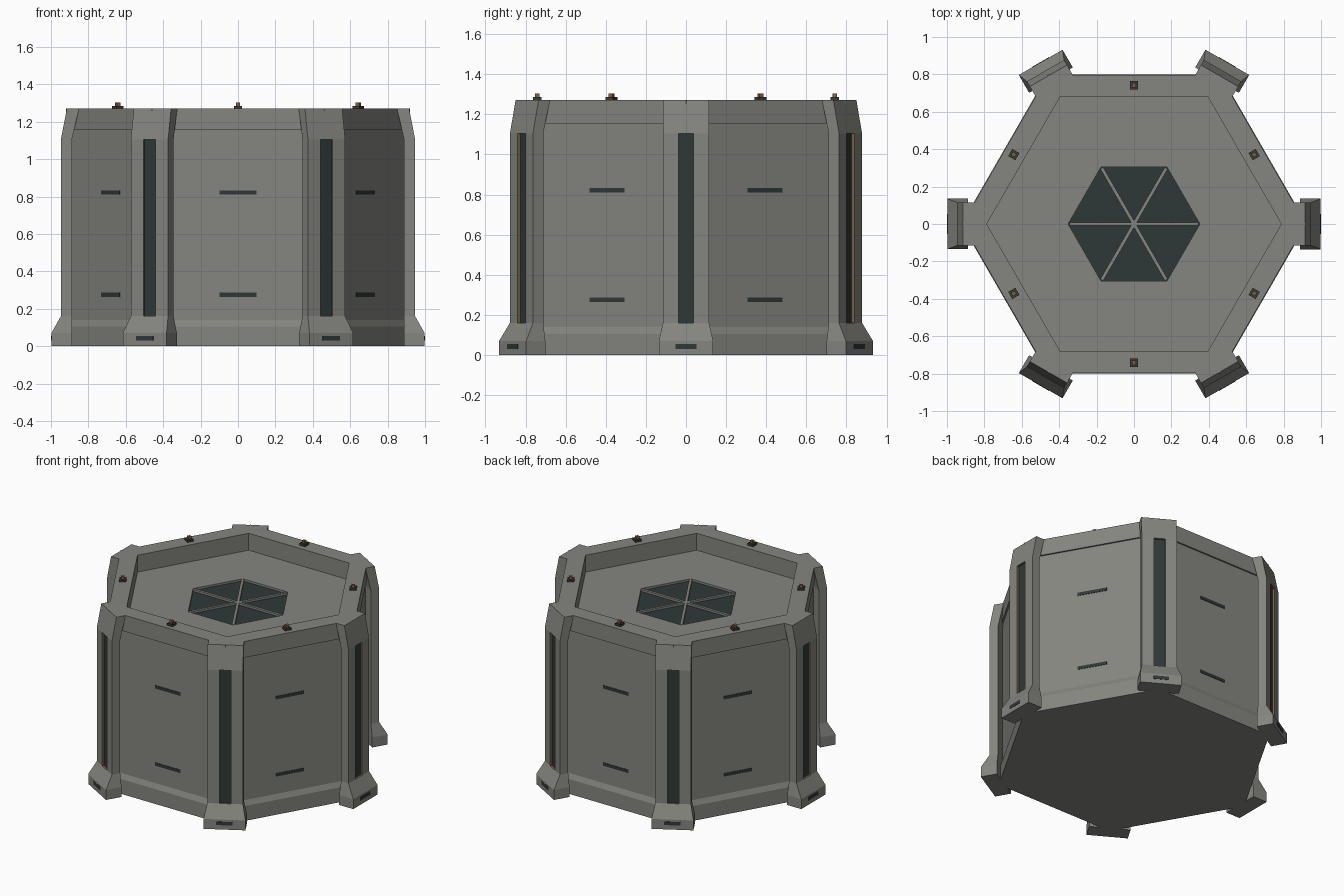
import bpy, bmesh, math
from mathutils import Matrix, Vector

if "Cube" in bpy.data.objects:
    bpy.data.objects.remove(bpy.data.objects["Cube"])


def material(name, rgb):
    m = bpy.data.materials.new(name)
    m.diffuse_color = (*rgb, 1)
    m.use_nodes = True
    m.node_tree.nodes["Principled BSDF"].inputs["Base Color"].default_value = m.diffuse_color
    return m


GREY = material("warm grey panel", (0.235, 0.235, 0.215))
GLASS = material("dark teal glass", (0.028, 0.040, 0.039))
TRIM = material("bronze trim", (0.20, 0.12, 0.06))
DARK = material("dark lamp metal", (0.045, 0.042, 0.033))


def finish(bm, name, mats, matrix=Matrix()):
    bmesh.ops.recalc_face_normals(bm, faces=bm.faces[:])
    mesh = bpy.data.meshes.new(name)
    bm.to_mesh(mesh)
    bm.free()
    for m in mats:
        mesh.materials.append(m)
    ob = bpy.data.objects.new(name, mesh)
    ob.matrix_world = matrix
    bpy.context.collection.objects.link(ob)
    return ob


def box(name, centre, size, mat, angle=0.0):
    bm = bmesh.new()
    bmesh.ops.create_cube(bm, size=1)
    bmesh.ops.scale(bm, vec=Vector(size), verts=bm.verts)
    bmesh.ops.translate(bm, vec=Vector(centre), verts=bm.verts)
    return finish(bm, name, [mat], Matrix.Rotation(angle, 4, 'Z'))


# Hexagonal body: profile of (apothem, z) swept around six corners
profile = [(0.8, 0), (0.8, 0.105), (0.785, 0.14), (0.785, 1.155), (0.796, 1.155),
           (0.796, 1.27), (0.682, 1.27), (0.682, 1.15), (0.305, 1.15), (0.305, 1.135)]
bm = bmesh.new()
rings = []
for a, z in profile:
    r = a / math.cos(math.pi / 6)
    rings.append([bm.verts.new((r * math.cos(k * math.pi / 3), r * math.sin(k * math.pi / 3), z))
                  for k in range(6)])
for lo, hi in zip(rings, rings[1:]):
    for k in range(6):
        n = (k + 1) % 6
        bm.faces.new((lo[k], lo[n], hi[n], hi[k]))
bm.faces.new(rings[0])
bm.faces.new(rings[-1]).material_index = 1  # skylight glass
finish(bm, "hexagonal_body", [GREY, GLASS])

# Skylight glazing bars
for k in range(3):
    box(f"skylight_bar_{k}", (0, 0, 1.142), (0.69, 0.018, 0.016), GREY, k * math.pi / 3)


def pillar(name, angle):
    # sections: z, inner radius, outer radius, half width
    sections = [(0, 0.888, 0.998, 0.135), (0.07, 0.888, 0.998, 0.135), (0.16, 0.888, 0.947, 0.115),
                (1.105, 0.888, 0.947, 0.115), (1.27, 0.85, 0.915, 0.115)]
    s = 0.038
    bm = bmesh.new()
    loops = [[bm.verts.new((r, t, z)) for r, t in
              ((ri, -w), (ro, -w), (ro, -s), (ro, s), (ro, w), (ri, w))]
             for z, ri, ro, w in sections]
    window = None
    for i, (lo, hi) in enumerate(zip(loops, loops[1:])):
        for k in range(6):
            n = (k + 1) % 6
            f = bm.faces.new((lo[k], lo[n], hi[n], hi[k]))
            if i == 2 and k == 2:
                window = f
    bm.faces.new(loops[0])
    bm.faces.new(loops[-1])
    # recessed window strip with bronze reveals
    pane = bmesh.ops.extrude_discrete_faces(bm, faces=[window])["faces"][0]
    bmesh.ops.translate(bm, vec=Vector((-0.015, 0, 0)), verts=pane.verts[:])
    for e in pane.edges:
        for f in e.link_faces:
            f.material_index = 2
    pane.material_index = 1
    finish(bm, name, [GREY, GLASS, TRIM], Matrix.Rotation(angle, 4, 'Z'))


for k in range(6):
    # Corner pillars with a foot marker
    corner = k * math.pi / 3
    pillar(f"corner_pillar_{k}", corner)
    box(f"foot_marker_{k}", (0.997, 0, 0.043), (0.006, 0.106, 0.024), GLASS, corner)
    # Wall slots
    side = corner + math.pi / 6
    for label, z in (("lower", 0.275), ("upper", 0.822)):
        box(f"{label}_wall_slot_{k}", (0.785, 0, z), (0.006, 0.2, 0.022), GLASS, side)
    # Roof edge lamps
    box(f"lamp_base_{k}", (0.742, 0, 1.277), (0.044, 0.044, 0.016), DARK, side)
    box(f"lamp_tip_{k}", (0.742, 0, 1.293), (0.022, 0.022, 0.02), TRIM, side)
